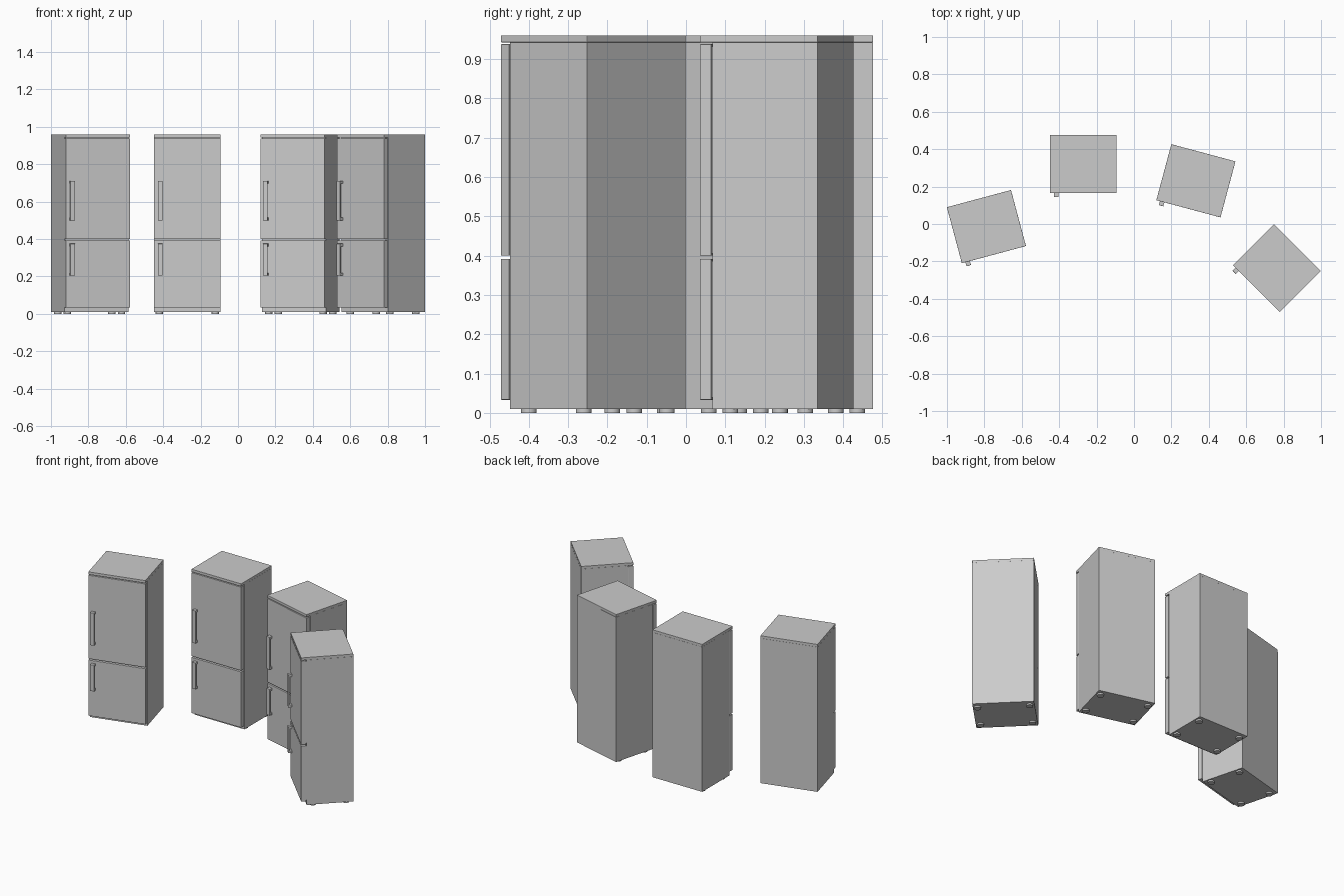
import bpy, math
from mathutils import Matrix

if "Cube" in bpy.data.objects:
    bpy.data.objects.remove(bpy.data.objects["Cube"])

W, D = 0.355, 0.31           # cabinet width and depth
FRONT = -D / 2
BODY_FRONT = FRONT + 0.033


def finish(ob, name, place, bevel):
    ob.name = name
    ob.matrix_world = place @ ob.matrix_world
    if bevel:
        m = ob.modifiers.new("edge", 'BEVEL')
        m.width = bevel
        m.segments = 2
    return ob


def box(name, place, x, y, z, bevel=0):
    bpy.ops.mesh.primitive_cube_add(size=1)
    ob = bpy.context.object
    size = [b - a for a, b in (x, y, z)]
    ob.data.transform(Matrix.Diagonal((*size, 1)))
    ob.matrix_world = Matrix.Translation([(a + b) / 2 for a, b in (x, y, z)])
    return finish(ob, name, place, bevel)


def foot(name, place, x, y):
    bpy.ops.mesh.primitive_cylinder_add(vertices=20, radius=0.02, depth=0.012)
    ob = bpy.context.object
    ob.matrix_world = Matrix.Translation((x, y, 0.006))
    finish(ob, name, place, 0)
    bpy.ops.object.shade_smooth_by_angle()


def handle(name, place, z0, z1):
    x = (-0.158, -0.133)
    # grip bar standing off the door on two end posts
    box(name + "_grip", place, x, (FRONT - 0.022, FRONT - 0.013), (z0, z1), 0.001)
    for tag, a in (("low", z0), ("high", z1 - 0.014)):
        box(name + "_post_" + tag, place, x, (FRONT - 0.014, FRONT + 0.002), (a, a + 0.014))


def fridge(n, cx, cy, angle):
    p = Matrix.Translation((cx, cy, 0)) @ Matrix.Rotation(math.radians(angle), 4, 'Z')
    w = (-W / 2, W / 2)
    # cabinet and top panel
    box(f"cabinet_{n}", p, w, (BODY_FRONT, D / 2), (0.01, 0.943))
    box(f"top_panel_{n}", p, w, (FRONT, D / 2), (0.943, 0.96), 0.001)
    # doors with seals and handles
    doors = (("freezer", 0.033, 0.392, 0.205, 0.375), ("fridge", 0.40, 0.938, 0.50, 0.71))
    for tag, z0, z1, h0, h1 in doors:
        box(f"{tag}_door_{n}", p, w, (FRONT, BODY_FRONT - 0.004), (z0, z1), 0.0015)
        box(f"{tag}_seal_{n}", p, (w[0] + 0.006, w[1] - 0.006),
            (BODY_FRONT - 0.005, BODY_FRONT + 0.001), (z0 + 0.006, z1 - 0.006))
        handle(f"{tag}_handle_{n}", p, h0, h1)
    # feet
    for i, (x, y) in enumerate([(sx * 0.15, y) for sx in (-1, 1) for y in (-0.082, 0.115)]):
        foot(f"foot_{n}_{i}", p, x, y)


# four refrigerators standing in an arc
for n, (cx, cy, a) in enumerate([(-0.789, -0.014, 15), (-0.271, 0.321, 0),
                                 (0.331, 0.231, -15), (0.764, -0.236, -45)], 1):
    fridge(n, cx, cy, a)
